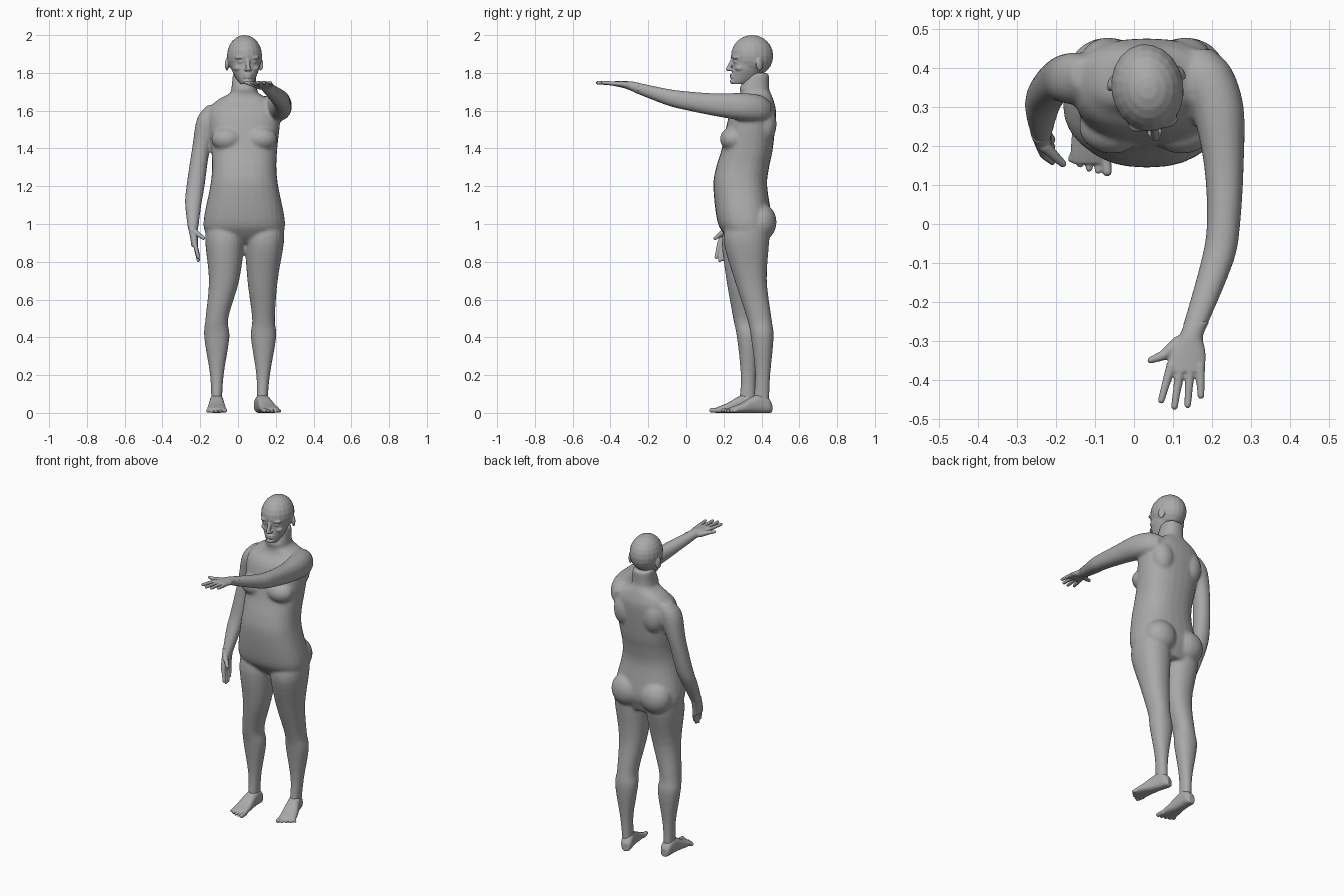
import bpy, bmesh, math
from mathutils import Matrix, Vector

cube = bpy.data.objects.get("Cube")
if cube:
    bpy.data.objects.remove(cube)

skin = bpy.data.materials.new("plain_grey")
skin.use_nodes = True
grey = [.4] * 3 + [1]
skin.diffuse_color = grey
skin.node_tree.nodes["Principled BSDF"].inputs["Base Color"].default_value = grey


def smooth_rings(rings, steps=4):
    """Catmull-Rom interpolation along a list of rings; a lone radius counts twice."""
    rings = [Vector((*ring, ring[-1])[:5]) for ring in rings]
    padded = [rings[0], *rings, rings[-1]]
    result = []
    for before, start, end, after in zip(padded, padded[1:], padded[2:], padded[3:]):
        for step in range(steps):
            t = step / steps
            curve = before * 2 - start * 5 + end * 4 - after
            twist = start * 3 - before - end * 3 + after
            result.append(start + ((end - before) * t + curve * t ** 2 + twist * t ** 3) / 2)
    return result + [rings[-1]]


def loft(bm, rings, axis="z", power=2.2, sides=28):
    """Skin rounded sections: position, centre x, other centre, then one or two radii."""
    loops = []
    for position, x, other, radius_x, radius_other in smooth_rings(rings):
        loop = []
        for i in range(sides):
            angle = math.tau * i / sides
            c, s = math.cos(angle), math.sin(angle)
            across = x + radius_x * math.copysign(abs(c) ** (2 / power), c)
            along = other + radius_other * math.copysign(abs(s) ** (2 / power), s)
            point = (across, along, position) if axis == "z" else (across, position, along)
            loop.append(bm.verts.new(point))
        loops.append(loop)
    for lower, upper in zip(loops, loops[1:]):
        for i in range(sides):
            bm.faces.new((lower[i - 1], lower[i], upper[i], upper[i - 1]))
    bm.faces.new(loops[0])
    bm.faces.new(loops[-1])


def trunk(bm, rings, x=0, power=2.2):
    """Upright symmetric form: height, half width, front and back."""
    loft(bm, [(height, x, (front + back) / 2, half, (back - front) / 2)
              for height, half, front, back in rings], power=power)


def ball(bm, centre, radii, turn=0):
    """Ellipsoid for soft swellings."""
    matrix = (Matrix.Translation(centre) @ Matrix.Rotation(turn, 4, "Z")
              @ Matrix.Diagonal((*radii, 1)))
    bmesh.ops.create_uvsphere(bm, u_segments=20, v_segments=12, radius=1, matrix=matrix)


def digit(bm, start, end, thick, thin):
    """Finger or toe: tapered tube with rounded ends."""
    start, end = Vector(start), Vector(end)
    way = end - start
    turn = way.to_track_quat("Z", "Y").to_matrix().to_4x4()
    bmesh.ops.create_cone(bm, cap_ends=True, segments=12, radius1=thick, radius2=thin,
                          depth=way.length, matrix=Matrix.Translation((start + end) / 2) @ turn)
    ball(bm, start, [thick] * 3)
    ball(bm, end, [thin] * 3)


def place(bm, location, turn):
    """Turn a part about the vertical and move it into position."""
    matrix = Matrix.Translation(location) @ Matrix.Rotation(turn, 4, "Z")
    bmesh.ops.transform(bm, verts=bm.verts, matrix=matrix)


def finish(bm, name, voxel=.004, rounds=4):
    """Fuse the overlapping pieces into one soft surface."""
    bmesh.ops.recalc_face_normals(bm, faces=bm.faces)
    mesh = bpy.data.meshes.new(name)
    bm.to_mesh(mesh)
    bm.free()
    mesh.materials.append(skin)
    part = bpy.data.objects.new(name, mesh)
    bpy.context.collection.objects.link(part)
    fuse = part.modifiers.new("fuse", "REMESH")
    fuse.mode = "VOXEL"
    fuse.voxel_size = voxel
    soften = part.modifiers.new("soften", "SMOOTH")
    soften.iterations = rounds
    bpy.ops.object.select_all(action="DESELECT")
    part.select_set(True)
    bpy.context.view_layer.objects.active = part
    for modifier in ("fuse", "soften"):
        bpy.ops.object.modifier_apply(modifier=modifier)
    bpy.ops.object.shade_smooth()


# Torso and neck
middle = .033
body = bmesh.new()
trunk(body, [(.9, .13, .25, .42), (.95, .2, .2, .44), (1.02, .215, .165, .455),
             (1.2, .18, .145, .43), (1.3, .17, .16, .44), (1.4, .175, .19, .46),
             (1.58, .19, .23, .477), (1.65, .15, .28, .465), (1.69, .08, .29, .45),
             (1.72, .068, .285, .44), (1.8, .06, .32, .44)], middle, power=2.4)

# Chest, buttocks and shoulder blades
for side in (-1, 1):
    ball(body, (middle + side * .09, .25, 1.45), (.085, .07, .065))
    ball(body, (middle + side * .1, .395, 1.01), (.1, .085, .1))
    ball(body, (middle + side * .1, .42, 1.53), (.07, .06, .1))

# Legs share their sections; the left one stands further back
leg_sections = [(1, .1, .115), (.9, .103, .12), (.7, .08, .085), (.5, .06, .065),
                (.4, .067, .06), (.2, .036, .04), (.05, .028, .043)]
right_line = zip((-.07, -.07, -.074, -.112, -.112, -.112, -.113),
                 (.325, .31, .3, .315, .33, .33, .325))
left_line = zip((.143, .14, .13, .135, .135, .133, .127),
                (.33, .32, .343, .388, .404, .406, .397))
for line in (right_line, left_line):
    loft(body, [(height, *centre, wide, deep)
                for (height, wide, deep), centre in zip(leg_sections, line)])

# Hanging right arm, then left arm raised to the front
loft(body, [(1.63, -.12, .385, .04), (1.56, -.15, .375, .066), (1.4, -.195, .37, .048, .054),
            (1.2, -.225, .335, .048), (1.1, -.237, .297, .043), (.96, -.238, .23, .025, .036)])
loft(body, [(.45, .16, 1.6, .04), (.4, .18, 1.61, .07), (.3, .215, 1.62, .067, .073),
            (.15, .231, 1.632, .051, .06), (0, .23, 1.653, .043, .05),
            (-.1, .213, 1.672, .042, .044), (-.28, .15, 1.726, .03, .028)], axis="y")
finish(body, "body", voxel=.008, rounds=8)

# Head: skull, jaw and face built facing front, then turned slightly to its left
head = bmesh.new()
ball(head, (0, -.01, 1.89), (.093, .113, .11))
trunk(head, [(1.74, .03, -.115, -.04), (1.77, .05, -.12, .02), (1.83, .075, -.115, .05),
             (1.9, .08, -.115, .05)])
digit(head, (0, -.115, 1.87), (0, -.138, 1.82), .01, .012)
ball(head, (0, -.11, 1.755), (.024, .02, .015))
for lip in (1.777, 1.789):
    ball(head, (0, -.117, lip), (.025, .012, .006))
for side in (-1, 1):
    nostril, brow, eye, cheek, ear = [side * x for x in (.011, .035, .034, .042, .09)]
    ball(head, (nostril, -.125, 1.817), (.009, .012, .008))
    ball(head, (brow, -.1, 1.88), (.03, .02, .009))
    ball(head, (eye, -.1, 1.858), (.015, .014, .009))
    ball(head, (cheek, -.08, 1.825), (.026, .028, .018))
    ball(head, (ear, .015, 1.845), (.01, .021, .034), turn=side * .4)
place(head, (middle, .36, 0), .16)
finish(head, "head")

# Left hand reaching forward, palm down
hand = bmesh.new()
loft(hand, [(-.25, .163, 1.718, .031, .03), (-.29, .146, 1.73, .031, .025),
            (-.33, .138, 1.738, .046, .018), (-.38, .133, 1.743, .05, .013)], axis="y")
for i in range(4):
    reach = .01 * (i - 1.3) ** 2 - .47
    digit(hand, (.095 + i * .025, -.365, 1.743), (.07 + i * .034, reach, 1.748), .0125, .009)
thumb_joint = (.075, -.338, 1.74)
digit(hand, (.115, -.305, 1.73), thumb_joint, .018, .013)
digit(hand, thumb_joint, (.043, -.35, 1.748), .013, .009)
finish(hand, "left_hand", rounds=3)

# Right hand hanging beside the thigh
hand = bmesh.new()
loft(hand, [(1, -.242, .245, .026, .035), (.92, -.232, .215, .02, .043),
            (.88, -.229, .208, .017, .043)])
for i in range(4):
    low = .01 * (i - 1.3) ** 2 + .807
    digit(hand, (-.229, .178 + i * .021, .9), (-.21, .16 + i * .019, low), .0125, .009)
digit(hand, (-.23, .2, .96), (-.183, .155, .925), .016, .01)
finish(hand, "right_hand", rounds=3)

# Feet: a wedge on the ground and five toes, the big toe on the inner side
for name, side, location, turn in (("right_foot", -1, (-.113, .325, 0), 0),
                                   ("left_foot", 1, (.127, .395, 0), .3)):
    foot = bmesh.new()
    wedge = [(.06, .02, .05), (.04, .033, .08), (0, .036, .1), (-.05, .04, .085),
             (-.1, .047, .055), (-.15, .05, .034), (-.17, .045, .025)]
    loft(foot, [(along, 0, height / 2, half, height / 2) for along, half, height in wedge],
         axis="y", power=2.6)
    for i in range(5):
        across = side * (i * .021 - .04)
        size = .01 if i else .014
        digit(foot, (across, -.15, size), (across * 1.1, i * i * .002 - .19, size), size, size * .9)
    place(foot, location, turn)
    finish(foot, name)
